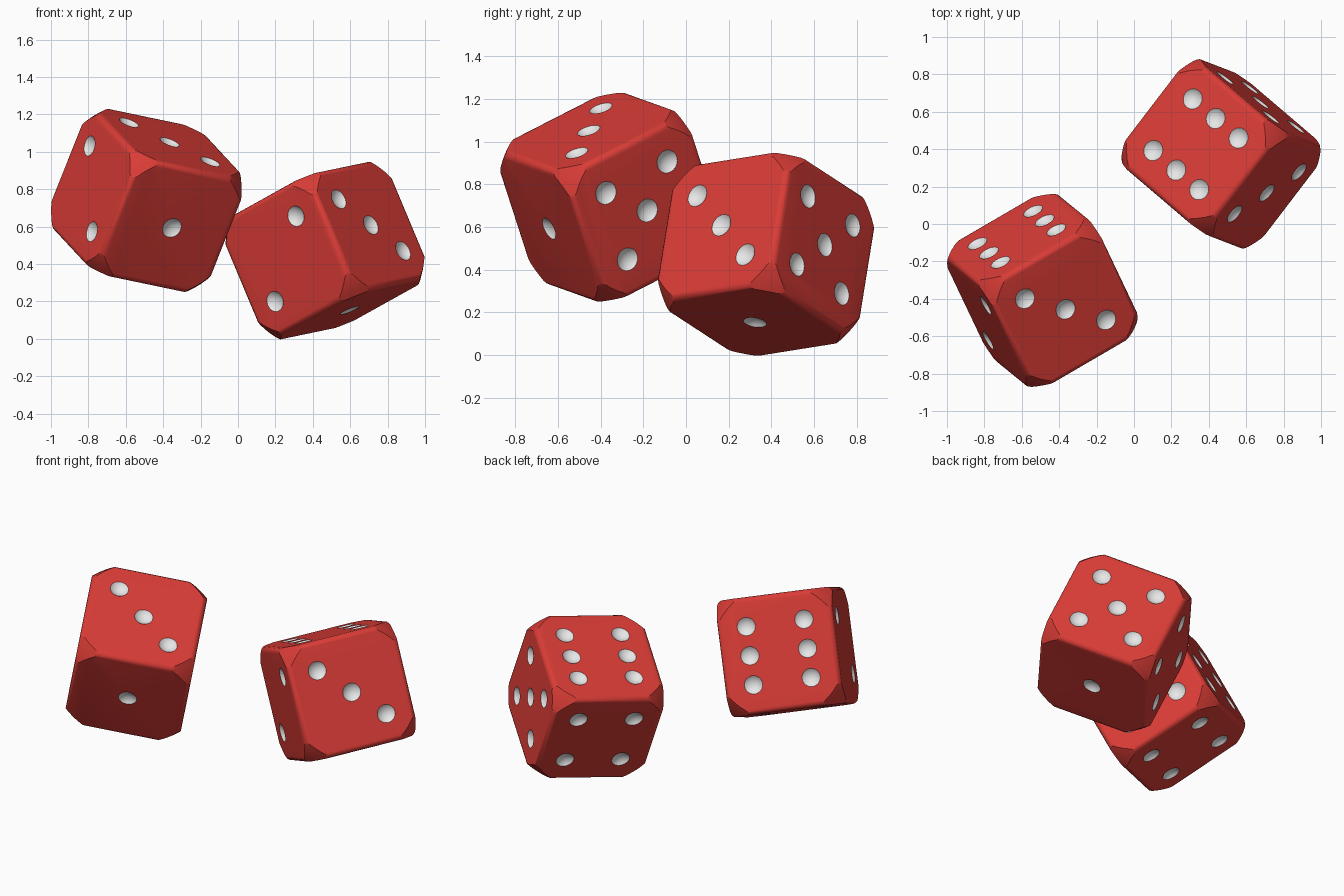
import bpy, bmesh
from mathutils import Vector, Matrix

if "Cube" in bpy.data.objects:
    bpy.data.objects.remove(bpy.data.objects["Cube"])

S = 0.35          # half the cube size
R = 0.533         # sphere that trims the corners
STEP = 0.175      # pip spacing
PIP, DEPTH = 0.055, 0.024


def material(name, rgb):
    m = bpy.data.materials.new(name)
    m.diffuse_color = (*rgb, 1)
    m.use_nodes = True
    m.node_tree.nodes["Principled BSDF"].inputs["Base Color"].default_value = m.diffuse_color
    return m


MATS = [material("red", (0.70, 0.045, 0.037)), material("white", (0.80, 0.80, 0.80))]


def mesh_object(name, bm, index):
    for f in bm.faces:
        f.material_index = index
    bmesh.ops.recalc_face_normals(bm, faces=bm.faces[:])
    me = bpy.data.meshes.new(name)
    bm.to_mesh(me)
    bm.free()
    for m in MATS:
        me.materials.append(m)
    ob = bpy.data.objects.new(name, me)
    bpy.context.collection.objects.link(ob)
    return ob


def boolean(ob, cutter, operation):
    mod = ob.modifiers.new("cut", 'BOOLEAN')
    mod.operation, mod.object, mod.solver = operation, cutter, 'EXACT'
    bpy.context.view_layer.objects.active = ob
    bpy.ops.object.modifier_apply(modifier=mod.name)
    bpy.data.objects.remove(cutter)


CORNERS = [(a, b) for a in (-1, 1) for b in (-1, 1)]
# axis, side, pip positions on the other two axes
FACES = [
    (0, 1, [(0, 0)]),
    (0, -1, [(a, b) for a in (-1, 1) for b in (-1, 0, 1)]),
    (1, 1, [(1, 1), (-1, -1)]),
    (1, -1, CORNERS + [(0, 0)]),
    (2, -1, [(1, -1), (0, 0), (-1, 1)]),
    (2, 1, CORNERS),
]


def pip_cutter():
    rad = (PIP ** 2 + DEPTH ** 2) / (2 * DEPTH)
    bm = bmesh.new()
    for axis, side, spots in FACES:
        for a, b in spots:
            p = [a * STEP, b * STEP]
            p.insert(axis, side * (S + rad - DEPTH))
            bmesh.ops.create_icosphere(bm, subdivisions=4, radius=rad,
                                       matrix=Matrix.Translation(p))
    return mesh_object("pip_cutter", bm, 1)


def die(name, centre, n1, n2):
    # body: softened cube with corners trimmed by a sphere
    bm = bmesh.new()
    bmesh.ops.create_cube(bm, size=2 * S)
    bmesh.ops.bevel(bm, geom=bm.edges[:], offset=0.03, segments=3,
                    profile=0.5, affect='EDGES')
    ob = mesh_object(name, bm, 0)
    bm = bmesh.new()
    bmesh.ops.create_uvsphere(bm, u_segments=96, v_segments=48, radius=R)
    boolean(ob, mesh_object("corner_trim", bm, 0), 'INTERSECT')
    # pips: shallow white dents
    boolean(ob, pip_cutter(), 'DIFFERENCE')
    # tumble into place
    x = Vector(n1).normalized()
    z = x.cross(Vector(n2)).normalized()
    y = z.cross(x)
    rot = Matrix((x, y, z)).transposed().to_4x4()
    ob.matrix_world = Matrix.Translation(centre) @ rot
    bpy.ops.object.select_all(action='DESELECT')
    ob.select_set(True)
    bpy.context.view_layer.objects.active = ob
    bpy.ops.object.shade_smooth_by_angle(angle=0.6)


# directions of the one-pip and two-pip faces
die("left_die", (-0.49, -0.355, 0.74), (0.39, -0.82, -0.42), (-0.85, -0.50, 0.176))
die("right_die", (0.465, 0.375, 0.472), (0.377, -0.145, -0.90), (-0.60, -0.786, -0.126))
